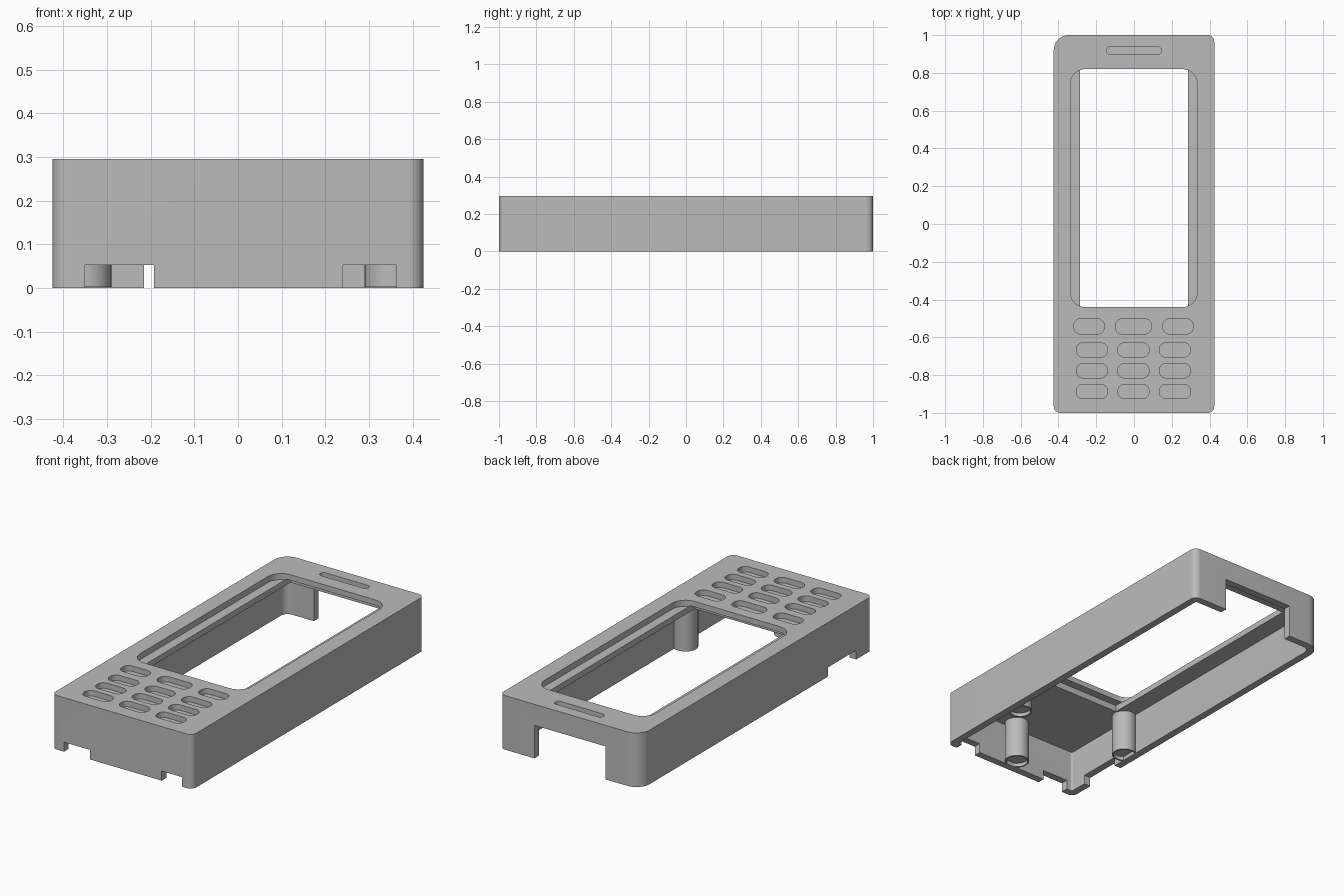
import bpy, bmesh, math

cube = bpy.data.objects.get("Cube")
if cube:
    bpy.data.objects.remove(cube, do_unlink=True)

gray = bpy.data.materials.new("plain gray plastic")
gray.use_nodes = True
gray.diffuse_color = (0.5, 0.5, 0.5, 1)
gray.node_tree.nodes["Principled BSDF"].inputs["Base Color"].default_value = (0.5, 0.5, 0.5, 1)

W, L, H = 0.425, 1.0, 0.295     # half width, half length, height
WALL = 0.04
FLOOR, LEDGE = 0.23, 0.265      # underside of the top, top of the lower layer


def prism(name, x0, x1, y0, y1, z0, z1, radii=(0, 0, 0, 0)):
    """Rounded box; radii run from the +x +y corner counter-clockwise."""
    if not isinstance(radii, tuple):
        radii = (radii,) * 4
    corners = [(x1, y1, -1, -1), (x0, y1, 1, -1), (x0, y0, 1, 1), (x1, y0, -1, 1)]
    pts = []
    for i, ((x, y, sx, sy), r) in enumerate(zip(corners, radii)):
        steps = 10 if r else 0
        for k in range(steps + 1):
            a = math.pi / 2 * (i + k / max(steps, 1))
            pts.append((x + sx * r + r * math.cos(a), y + sy * r + r * math.sin(a)))
    bm = bmesh.new()
    face = bm.faces.new([bm.verts.new((x, y, z0)) for x, y in pts])
    top = bmesh.ops.extrude_face_region(bm, geom=[face])["geom"]
    bmesh.ops.translate(bm, vec=(0, 0, z1 - z0),
                        verts=[v for v in top if isinstance(v, bmesh.types.BMVert)])
    bmesh.ops.recalc_face_normals(bm, faces=bm.faces)
    return finish(name, bm)


def cylinder(name, x, y, r, z0, z1):
    bm = bmesh.new()
    bmesh.ops.create_cone(bm, cap_ends=True, segments=32, radius1=r, radius2=r, depth=z1 - z0)
    bmesh.ops.translate(bm, vec=(x, y, (z0 + z1) / 2), verts=bm.verts)
    return finish(name, bm)


def finish(name, bm):
    mesh = bpy.data.meshes.new(name)
    bm.to_mesh(mesh)
    bm.free()
    mesh.materials.append(gray)
    ob = bpy.data.objects.new(name, mesh)
    bpy.context.collection.objects.link(ob)
    return ob


def cut(ob, cutters):
    """Subtract every cutter from the object, then discard the cutters."""
    for c in cutters:
        c.hide_render = True
        m = ob.modifiers.new("cut", 'BOOLEAN')
        m.operation, m.solver, m.object = 'DIFFERENCE', 'EXACT', c
    bpy.context.view_layer.update()
    mesh = bpy.data.meshes.new_from_object(ob.evaluated_get(bpy.context.evaluated_depsgraph_get()))
    ob.modifiers.clear()
    ob.data = mesh
    for c in cutters:
        bpy.data.objects.remove(c, do_unlink=True)


def smooth(ob):
    bpy.ops.object.select_all(action='DESELECT')
    ob.select_set(True)
    bpy.context.view_layer.objects.active = ob
    bpy.ops.object.shade_smooth_by_angle(angle=math.radians(30))


# Case with one larger rounded corner
case = prism("case_shell", -W, W, -L, L, 0, H, (0.035, 0.08, 0.035, 0.035))

cutters = [
    # hollow inside, screen seat and screen window
    prism("cavity", -W + WALL, W - WALL, -L + WALL, L - WALL, -0.1, FLOOR,
          (0.01, 0.04, 0.01, 0.01)),
    prism("screen_seat", -0.285, 0.285, -0.485, 0.86, 0.2, LEDGE),
    prism("screen_window", -0.337, 0.335, -0.44, 0.82, LEDGE - 0.003, 0.4, 0.08),
    # speaker slot
    prism("speaker_slot", -0.145, 0.145, 0.898, 0.938, LEDGE, 0.4, 0.019),
    # openings in the back, front and right walls
    prism("back_opening", -0.215, 0.215, 0.9, 1.1, -0.1, 0.18),
    prism("front_notch_a", -0.35, -0.193, -1.1, -0.9, -0.1, 0.052),
    prism("front_notch_b", 0.24, 0.363, -1.1, -0.9, -0.1, 0.052),
    prism("side_notch", -0.5, -0.36, -0.86, -0.615, -0.1, 0.05),
]

# Keypad recesses: a wide top row over three even rows
rows = [(-0.542, (-0.238, -0.003, 0.233), (0.16, 0.19, 0.16), 0.08)]
rows += [(y, (-0.223, -0.003, 0.217), (0.165,) * 3, 0.076) for y in (-0.667, -0.777, -0.887)]
for y, xs, widths, h in rows:
    for x, w in zip(xs, widths):
        cutters.append(prism("key_recess", x - w / 2, x + w / 2, y - h / 2, y + h / 2,
                             LEDGE, 0.4, 0.035))
cut(case, cutters)
smooth(case)

# Screw posts with a shallow recess in the lower end
for name, x, y in (("right_post", -0.353, -0.5), ("left_post", 0.353, -0.5),
                   ("front_post", 0.03, -0.91)):
    post = cylinder(name, x, y, 0.063, 0.002, FLOOR + 0.01)
    cut(post, [cylinder("post_recess", x, y, 0.055, -0.05, 0.022)])
    smooth(post)
